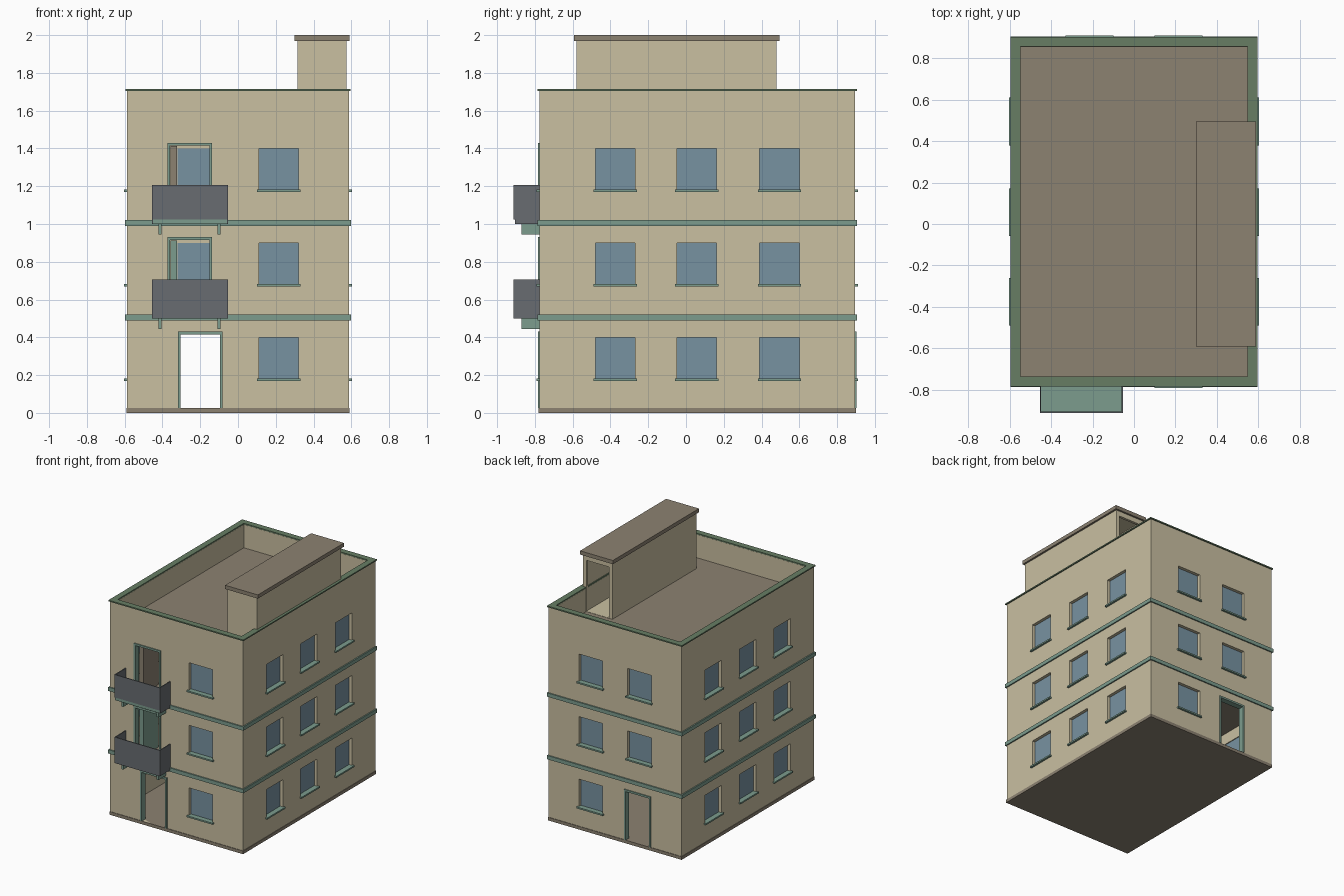
import bpy, bmesh
from mathutils import Vector

if "Cube" in bpy.data.objects:
    bpy.data.objects.remove(bpy.data.objects["Cube"], do_unlink=True)


def material(name, r, g, b):
    m = bpy.data.materials.new(name)
    m.use_nodes = True
    lin = [(c / 255) ** 2.2 for c in (r, g, b)] + [1]
    m.diffuse_color = lin
    m.node_tree.nodes["Principled BSDF"].inputs["Base Color"].default_value = lin
    return m


BEIGE = material("beige plaster", 200, 190, 160)
BROWN = material("brown concrete", 139, 129, 113)
TEAL = material("teal trim", 123, 155, 140)
GREEN = material("green coping", 103, 125, 100)
BLUE = material("blue glass", 119, 145, 160)
GREY = material("dark grey panel", 104, 108, 112)


def boxes(name, mat, *spans):
    """One object made of boxes, each given as (x0, x1, y0, y1, z0, z1)."""
    bm = bmesh.new()
    for x0, x1, y0, y1, z0, z1 in spans:
        lo, hi = Vector((x0, y0, z0)), Vector((x1, y1, z1))
        for v in bmesh.ops.create_cube(bm, size=1)["verts"]:
            v.co = (lo + hi) / 2 + v.co * (hi - lo)
    mesh = bpy.data.meshes.new(name)
    bm.to_mesh(mesh)
    bm.free()
    ob = bpy.data.objects.new(name, mesh)
    bpy.context.collection.objects.link(ob)
    mesh.materials.append(mat)
    return ob


def carve(ob, *spans):
    """Cut the given boxes out of an object."""
    cutter = boxes("cutter", ob.data.materials[0], *spans)
    cutter.hide_render = True
    mod = ob.modifiers.new("openings", "BOOLEAN")
    mod.operation, mod.solver, mod.object = "DIFFERENCE", "EXACT", cutter
    bpy.context.view_layer.objects.active = ob
    bpy.ops.object.modifier_apply(modifier=mod.name)
    bpy.data.objects.remove(cutter, do_unlink=True)


def ring(name, mat, z0, z1, grow, width):
    """Rectangular frame running round the building."""
    x, a, b = HX + grow, Y0 - grow, Y1 + grow
    return boxes(name, mat,
                 (-x, x, a, a + width, z0, z1), (-x, x, b - width, b, z0, z1),
                 (-x, width - x, a + width, b - width, z0, z1),
                 (x - width, x, a + width, b - width, z0, z1))


HX, Y0, Y1, WALL, TOP = 0.587, -0.776, 0.895, 0.04, 1.705
DOOR_X, BALCONY_DOOR_X = -0.2, -0.255
FLOORS = (0, 0.5, 1.0)


def on_wall(side, u0, u1, d0, d1, z0, z1):
    """Box on a wall: u runs along it, d is the distance outwards from it."""
    if side == "front":
        return (u0, u1, Y0 - d1, Y0 - d0, z0, z1)
    if side == "back":
        return (u0, u1, Y1 + d0, Y1 + d1, z0, z1)
    if side == "left":
        return (HX + d0, HX + d1, u0, u1, z0, z1)
    return (-HX - d1, -HX - d0, u0, u1, z0, z1)


# Where the windows and doors sit
windows = [(s, u, f) for f in FLOORS for s in ("left", "right") for u in (-0.375, 0.057, 0.495)]
windows += [(s, 0.215, f) for f in FLOORS for s in ("front", "back")]
windows += [("back", -0.215, f) for f in FLOORS[1:]]
doors = [("front", DOOR_X, 0), ("back", DOOR_X, 0)]
doors += [("front", BALCONY_DOOR_X, f) for f in FLOORS[1:]]

# Hollow walls with openings
walls = boxes("walls", BEIGE, (-HX, HX, Y0, Y1, 0.01, TOP))
carve(walls, (WALL - HX, HX - WALL, Y0 + WALL, Y1 - WALL, 0.02, 2))
cuts = [on_wall(s, u - 0.105, u + 0.105, -0.1, 0.1, f + 0.18, f + 0.4) for s, u, f in windows]
cuts += [on_wall(s, u - 0.11, u + 0.11, -0.1, 0.1, f + 0.025, f + 0.42) for s, u, f in doors]
carve(walls, *cuts)

# Plinth, storey slabs, bands and coping
boxes("plinth", BROWN, (-HX - 0.004, HX + 0.004, Y0 - 0.004, Y1 + 0.004, 0, 0.025))
inside = (WALL - HX, HX - WALL, Y0 + WALL, Y1 - WALL)
for name, z in (("first_floor", 0.5), ("second_floor", 1.0), ("roof_deck", 1.5)):
    boxes(name, BROWN, inside + (z - 0.01, z + 0.02))
for z in FLOORS[1:]:
    ring("storey_band", TEAL, z - 0.01, z + 0.02, 0.01, 0.03)
ring("parapet_coping", GREEN, TOP, TOP + 0.01, 0.009, 0.048)

# Window panes and sills
for side, u, f in windows:
    boxes("window_pane", BLUE, on_wall(side, u - 0.105, u + 0.105, -0.033, -0.025, f + 0.18, f + 0.4))
    boxes("window_sill", TEAL, on_wall(side, u - 0.115, u + 0.115, -0.025, 0.016, f + 0.17, f + 0.182))

# Door frames
for side, u, f in doors:
    z = f + 0.025
    boxes("door_frame", TEAL,
          on_wall(side, u - 0.118, u - 0.104, -WALL, 0.008, z, f + 0.43),
          on_wall(side, u + 0.104, u + 0.118, -WALL, 0.008, z, f + 0.43),
          on_wall(side, u - 0.104, u + 0.104, -WALL, 0.008, f + 0.415, f + 0.43))

# Balconies: slab, panels, brackets and the door leaf swung inwards
for f, leaf in zip(FLOORS[1:], (TEAL, BROWN)):
    x0, x1, y0 = -0.455, -0.053, -0.912
    boxes("balcony_slab", TEAL, (x0 + 0.006, x1 - 0.006, y0 + 0.006, Y0, f, f + 0.025))
    front_z = f + 0.025 if f == 1 else f
    boxes("balcony_panels", GREY,
          (x0, x1, y0, y0 + 0.007, front_z, f + 0.207),
          (x0, x0 + 0.007, y0 + 0.007, Y0, f, f + 0.207),
          (x1 - 0.007, x1, y0 + 0.007, Y0, f, f + 0.207))
    boxes("balcony_brackets", TEAL, *[(x - 0.008, x + 0.008, -0.872, Y0, f - 0.055, f)
                                      for x in (-0.412, -0.1)])
    boxes("balcony_door_leaf", leaf, (-0.357, -0.322, Y0 + WALL, Y0 + 0.23, f + 0.022, f + 0.413))

# Roof stair house with an open doorway at the back
house = boxes("stair_house", BEIGE, (0.315, 0.575, -0.58, 0.48, 1.51, 1.97))
carve(house, (0.335, 0.555, -0.56, 0.46, 1.522, 1.955))
carve(house, (0.345, 0.545, 0.4, 0.6, 1.522, 1.93))
boxes("stair_house_roof", BROWN, (0.3, 0.59, -0.592, 0.495, 1.97, 2.0))
